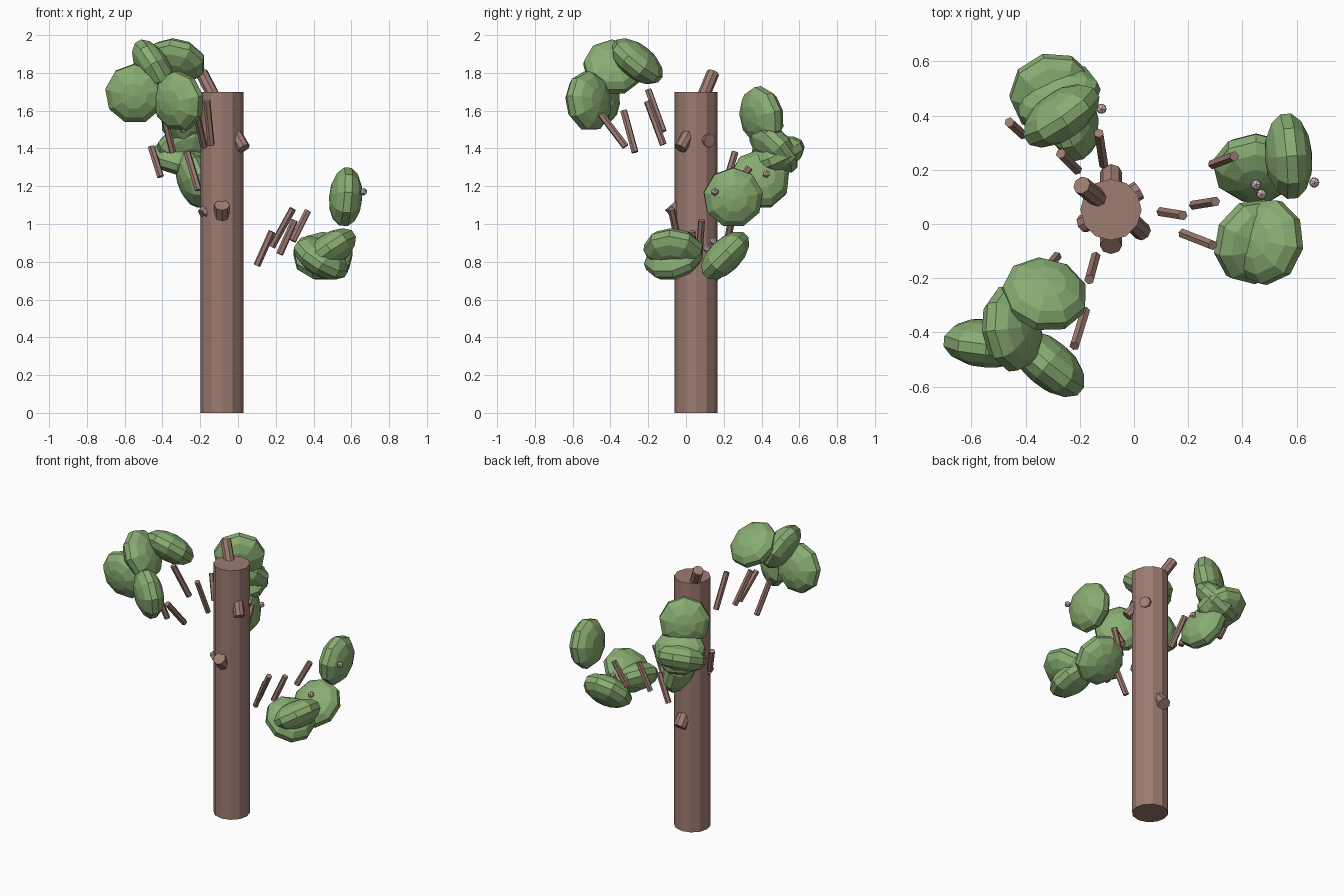
import bpy
from mathutils import Vector


def material(name, color):
    m = bpy.data.materials.new(name)
    m.diffuse_color = (*color, 1)
    return m


bark = material("bark", (0.34, 0.20, 0.165))
green = material("leaf_green", (0.25, 0.42, 0.17))
pink = material("blossom_pink", (0.68, 0.48, 0.50))


def rod(name, a, b, r, sides=6):
    """Prism from point a to point b."""
    a, b = Vector(a), Vector(b)
    bpy.ops.mesh.primitive_cylinder_add(vertices=sides, radius=r, depth=(b - a).length,
                                        location=(a + b) / 2,
                                        rotation=(b - a).to_track_quat('Z', 'Y').to_euler())
    o = bpy.context.object
    o.name = name
    o.data.materials.append(bark)


def clump(name, c, normal, r=0.163, thin=0.088):
    """Flattened low-poly ball whose thin axis follows normal."""
    bpy.ops.mesh.primitive_uv_sphere_add(segments=9, ring_count=7, radius=1, location=c,
                                         rotation=Vector(normal).to_track_quat('Z', 'Y').to_euler())
    o = bpy.context.object
    o.name = name
    o.scale = (r, r, thin)
    o.data.materials.append(green)


# trunk
rod("trunk", (-0.085, 0.053, 0), (-0.085, 0.053, 1.70), 0.113, 12)

# cut-off branch stubs on the trunk
for i, (a, b, r) in enumerate([
    ((-0.12, 0.085, 1.66), (-0.193, 0.143, 1.80), 0.034),
    ((-0.085, 0.0, 1.01), (-0.085, -0.08, 1.10), 0.041),
    ((-0.02, 0.02, 1.49), (0.032, -0.03, 1.40), 0.034),
    ((-0.085, 0.12, 0.80), (-0.085, 0.19, 0.72), 0.041),
    ((-0.13, 0.03, 1.10), (-0.188, 0.0, 1.05), 0.034),
    ((-0.04, 0.09, 1.45), (0.018, 0.125, 1.44), 0.036),
]):
    rod(f"branch_stub_{i + 1}", a, b, r, 8)

# loose branch pieces: right, back left and front left groups
for i, (a, b) in enumerate([
    ((0.10, 0.045, 0.78), (0.18, 0.032, 0.96)),
    ((0.22, 0.07, 0.84), (0.30, 0.083, 1.02)),
    ((0.18, -0.035, 0.88), (0.29, -0.078, 1.08)),
    ((0.29, 0.22, 0.91), (0.37, 0.25, 1.07)),
    ((-0.41, 0.33, 1.25), (-0.46, 0.375, 1.41)),
    ((-0.21, 0.20, 1.18), (-0.27, 0.26, 1.38)),
    ((-0.112, 0.22, 1.12), (-0.13, 0.335, 1.30)),
    ((-0.18, -0.32, 1.41), (-0.22, -0.45, 1.58)),
    ((-0.142, -0.12, 1.42), (-0.165, -0.205, 1.65)),
    ((-0.345, -0.27, 1.38), (-0.40, -0.33, 1.60)),
    ((-0.285, -0.12, 1.49), (-0.35, -0.20, 1.71)),
]):
    rod(f"branch_{i + 1}", a, b, 0.019)

# leaf clumps
for i, (c, n) in enumerate([
    ((0.57, 0.25, 1.14), (1, 0.08, -0.08)),
    ((0.45, 0.205, 0.83), (0, -0.7, 0.7)),
    ((0.485, -0.065, 0.86), (-0.55, 0.1, 0.8)),
    ((0.44, -0.065, 0.82), (0.5, -0.25, 0.8)),
    ((-0.27, 0.40, 1.57), (-0.55, 0.8, 0.15)),
    ((-0.28, 0.465, 1.40), (-0.3, 0.7, 0.65)),
    ((-0.30, 0.48, 1.36), (0.1, -0.4, 0.9)),
    ((-0.23, 0.39, 1.235), (0.9, 0.2, 0.3)),
    ((-0.33, -0.26, 1.86), (0.15, 0.6, 0.75)),
    ((-0.45, -0.385, 1.83), (0.85, 0.1, 0.5)),
    ((-0.545, -0.44, 1.69), (0.08, 1, 0.15)),
    ((-0.315, -0.515, 1.65), (0.62, 0.75, 0.1)),
]):
    clump(f"leaf_clump_{i + 1}", c, n)

# small blossoms
for i, c in enumerate([(0.665, 0.153, 1.17), (0.47, 0.11, 0.87), (0.45, 0.145, 0.91),
                       (-0.12, 0.425, 1.265), (-0.345, -0.30, 1.93)]):
    bpy.ops.mesh.primitive_ico_sphere_add(subdivisions=1, radius=0.021, location=c)
    o = bpy.context.object
    o.name = f"blossom_{i + 1}"
    o.data.materials.append(pink)
